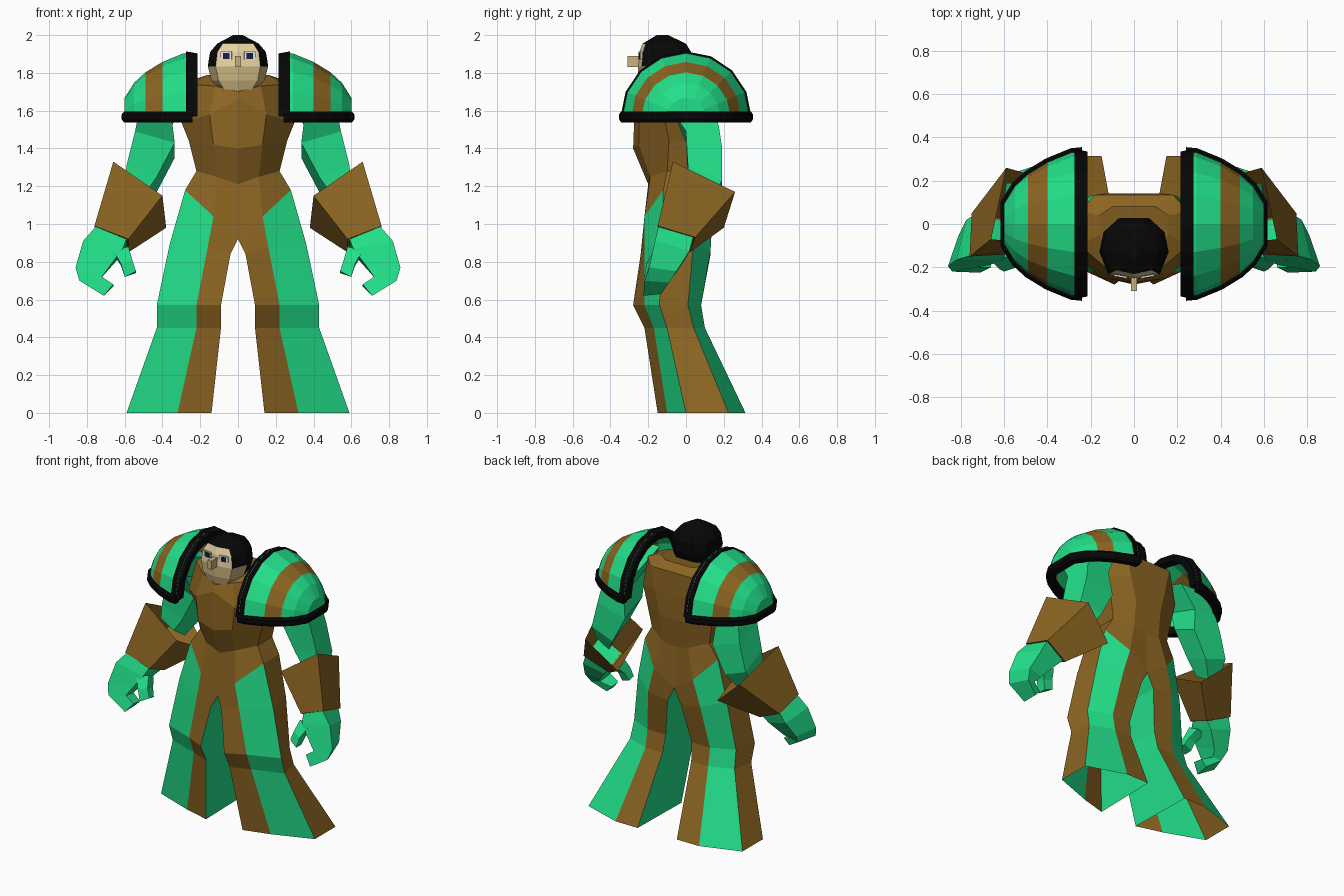
import bpy, bmesh, math
from mathutils import Matrix

if "Cube" in bpy.data.objects:
    bpy.data.objects.remove(bpy.data.objects["Cube"])


def material(name, rgb):
    m = bpy.data.materials.new(name)
    m.diffuse_color = (*rgb, 1)
    m.use_nodes = True
    m.node_tree.nodes["Principled BSDF"].inputs["Base Color"].default_value = m.diffuse_color
    return m


BROWN = material("brown", (0.262, 0.13, 0.016))
GREEN = material("green", (0.016, 0.74, 0.25))
BLACK = material("black", (0.002, 0.002, 0.002))
CREAM = material("cream skin", (0.95, 0.77, 0.43))
TAN = material("tan skin", (0.58, 0.45, 0.21))
WHITE = material("white", (0.9, 0.9, 0.9))
NAVY = material("navy", (0.01, 0.012, 0.05))


def finish(name, bm, mats):
    bmesh.ops.recalc_face_normals(bm, faces=bm.faces)
    me = bpy.data.meshes.new(name)
    bm.to_mesh(me)
    bm.free()
    for m in mats:
        me.materials.append(m)
    ob = bpy.data.objects.new(name, me)
    bpy.context.collection.objects.link(ob)
    return ob


def loft(name, rings, mats, rule=None, side=1, closed=True, caps=(1, 1), cap_mat=0):
    """Skin a list of rings; rule(row, segment) picks the material."""
    bm = bmesh.new()
    vs = [[bm.verts.new((x * side, y, z)) for x, y, z in r] for r in rings]
    n = len(rings[0])
    for i in range(len(vs) - 1):
        for j in range(n if closed else n - 1):
            k = (j + 1) % n
            f = bm.faces.new((vs[i][j], vs[i][k], vs[i + 1][k], vs[i + 1][j]))
            if rule:
                f.material_index = rule(i, j)
    for use, r in zip(caps, (vs[0], vs[-1])):
        if use:
            bm.faces.new(r).material_index = cap_mat
    return finish(name, bm, mats)


def both_halves(half):
    """Complete a half ring whose first and last points lie on x = 0."""
    return half + [(-x, y, z) for x, y, z in reversed(half[1:-1])]


def box(name, loc, size, mat, turn=0):
    bm = bmesh.new()
    bmesh.ops.create_cube(bm, size=1)
    bmesh.ops.transform(bm, verts=bm.verts, matrix=Matrix.Translation(loc)
                        @ Matrix.Rotation(turn, 4, 'Z') @ Matrix.Diagonal((*size, 1)))
    return finish(name, bm, [mat])


# Torso and pelvis, bottom to collar
hip = [(0, -.22, .92), (.13, -.22, 1.04), (.28, -.12, 1.18),
       (.28, .05, 1.18), (.15, .14, 1.04), (0, .13, .94)]
torso = [
    hip,
    [(0, -.2, 1.21), (.11, -.19, 1.25), (.22, -.10, 1.28), (.22, .06, 1.28), (.1, .12, 1.24), (0, .12, 1.22)],
    [(0, -.28, 1.40), (.13, -.25, 1.42), (.26, -.09, 1.44), (.25, .07, 1.44), (.1, .14, 1.42), (0, .14, 1.42)],
    [(0, -.27, 1.66), (.15, -.25, 1.58), (.30, -.11, 1.54), (.28, .07, 1.56), (.14, .14, 1.58), (0, .14, 1.58)],
    [(0, -.25, 1.70), (.12, -.21, 1.73), (.25, -.10, 1.74), (.25, .06, 1.76), (.18, .135, 1.74), (0, .135, 1.74)],
    [(0, -.15, 1.72), (.10, -.13, 1.75), (.16, -.05, 1.79), (.16, .04, 1.79), (.1, .08, 1.78), (0, .08, 1.78)],
]
loft("torso", [both_halves(r) for r in torso], [BROWN])

# Head: hair shell with the face on the front columns
section = [(0, -1), (.74, -.85), (1, -.1), (.88, .55), (.45, 1), (0, 1)]
head = [(1.70, .09, .09, -.15), (1.76, .14, .13, -.125), (1.835, .16, .14, -.115),
        (1.91, .148, .137, -.11), (1.955, .11, .115, -.115), (2.0, .025, .03, -.125)]


def head_rule(i, j):
    j = min(j, 9 - j)
    if i < 2 and j < 2:
        return 2
    return 1 if i in (2, 3) and j == 0 else 0


loft("head", [both_halves([(x * rx, yc + y * ry, z) for x, y in section])
              for z, rx, ry, yc in head], [BLACK, CREAM, TAN], head_rule)
box("nose", (0, -.275, 1.86), (.03, .07, .06), TAN)

# Limb data for the +x side
leg = [
    [(.14, -.15, 0), (.32, -.10, 0), (.59, 0, 0), (.59, .225, 0), (.32, .315, 0), (.15, .315, 0)],
    [(.09, -.22, .45), (.22, -.17, .45), (.43, -.10, .45), (.40, .04, .45), (.24, .10, .45), (.11, .10, .45)],
    [(.09, -.28, .57), (.22, -.22, .57), (.43, -.14, .57), (.39, .01, .57), (.24, .08, .57), (.10, .08, .57)],
    [(.04, -.24, .84), (.16, -.22, .88), (.36, -.13, .9), (.34, .04, .9), (.2, .13, .86), (.05, .13, .84)],
    hip,
]
# Arm rings: centre x, y, z and half widths
arm = [(.36, .02, 1.72, .09, .12), (.44, .055, 1.55, .085, .12), (.44, .095, 1.42, .105, .095),
       (.51, .10, 1.24, .08, .09), (.55, .07, 1.14, .05, .06)]
gauntlet = [
    [(.66, -.07, 1.33), (.59, .26, 1.17), (.38, .20, .98), (.40, -.10, 1.15)],
    [(.76, -.15, .99), (.75, .05, .93), (.58, .02, .85), (.58, -.14, .92)],
]
hand = [
    [(.75, -.145, .99), (.74, .04, .94), (.59, .01, .86), (.59, -.13, .92)],
    [(.82, -.165, .91), (.775, .02, .86), (.63, .0, .82), (.61, -.17, .87)],
    [(.86, -.195, .77), (.81, -.05, .75), (.71, -.06, .73), (.67, -.19, .79)],
    [(.84, -.22, .70), (.79, -.09, .69), (.73, -.10, .70), (.72, -.20, .72)],
    [(.71, -.225, .62), (.70, -.13, .63), (.66, -.13, .67), (.66, -.20, .68)],
]
thumb = [
    [(.66, -.17, .86), (.66, -.09, .84), (.59, -.08, .84), (.58, -.15, .88)],
    [(.62, -.21, .79), (.62, -.14, .78), (.56, -.13, .79), (.56, -.19, .81)],
    [(.60, -.22, .72), (.60, -.16, .72), (.54, -.15, .74), (.54, -.20, .75)],
]

# Shoulder pad profile along x: position and radius
pad = [(.24, .34), (.29, .335), (.40, .29), (.49, .235), (.55, .18), (.60, .10)]
PZ = 1.568
angles = [math.pi * k / 8 for k in range(9)]
outline = [(x, -r) for x, r in pad] + [(x, r) for x, r in reversed(pad)]


def rim_section(x, y):
    """Rounded strip following the pad's base outline."""
    def scaled(k):
        return .24 + (x - .24) * k, y * k
    return [(*scaled(k), z) for k, z in
            ((1.01, 1.537), (1.045, 1.555), (1.045, 1.58), (1.01, 1.595), (.89, 1.595), (.89, 1.537))]


for s, tag in ((1, "left"), (-1, "right")):
    # Legs: alternate brown and green panels, open at the hem
    loft(tag + "_leg", leg, [GREEN, BROWN], lambda i, j: 1 if j in (0, 2, 4) else 0, s, caps=(0, 1))
    # Arm, open gauntlet and hand
    loft(tag + "_arm", [[(cx + rx * a, cy + ry * b, z - .04 * b + .03 * a * (z < 1.5))
                         for a, b in ((-1, -1), (1, -1), (1, 1), (-1, 1))]
                        for cx, cy, z, rx, ry in arm], [GREEN], side=s)
    loft(tag + "_gauntlet", gauntlet, [BROWN], side=s, caps=(0, 1))
    loft(tag + "_hand", hand, [GREEN], side=s)
    loft(tag + "_thumb", thumb, [GREEN], side=s)
    # Shoulder pad dome with a brown band
    loft(tag + "_shoulder_pad", [[(x, r * math.cos(a), PZ + r * math.sin(a)) for a in angles]
                                 for x, r in pad], [GREEN, BROWN],
         lambda i, j: 1 if i == 2 else 0, s, closed=False, caps=(0, 1))
    # Black pad edging: inner arch and base rim
    loft(tag + "_pad_arch", [[(x, r * math.cos(a), PZ + r * math.sin(a))
                              for x, r in ((.215, .335), (.275, .346), (.275, .29), (.215, .29))]
                             for a in angles], [BLACK], side=s)
    loft(tag + "_pad_rim", [rim_section(x, y) for x, y in outline], [BLACK], side=s)
    # Eyes as thin plates
    box(tag + "_eye_white", (s * .062, -.242, 1.892), (.06, .009, .042), WHITE, s * .18)
    box(tag + "_pupil", (s * .062, -.245, 1.89), (.034, .009, .032), NAVY, s * .18)
